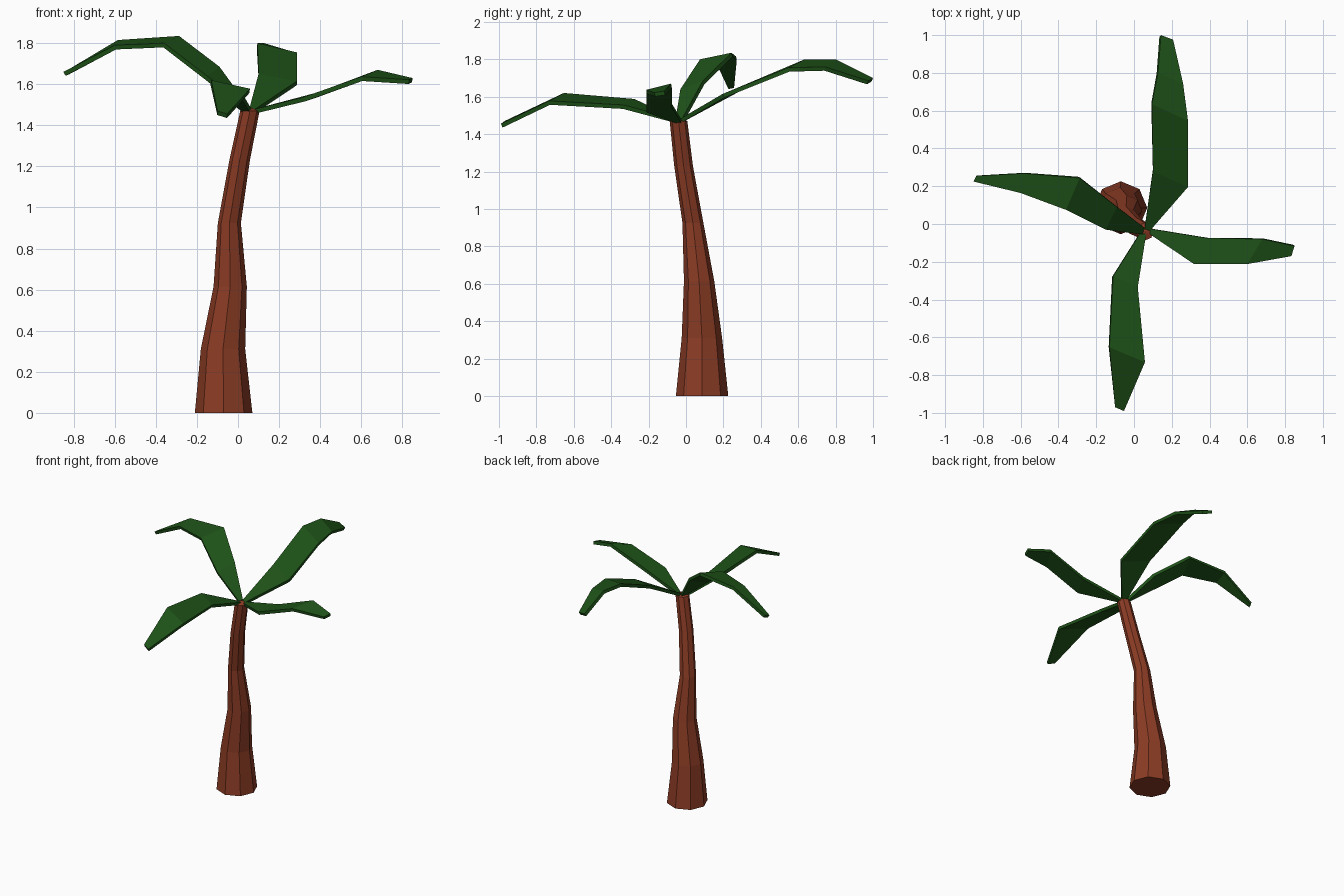
import bpy, math


def material(name, color):
    m = bpy.data.materials.new(name)
    m.diffuse_color = color
    return m


def mesh_object(name, verts, faces, mat):
    me = bpy.data.meshes.new(name)
    me.from_pydata(verts, [], faces)
    me.materials.append(mat)
    ob = bpy.data.objects.new(name, me)
    bpy.context.collection.objects.link(ob)
    return ob


bark = material("bark", (0.26, 0.045, 0.018, 1))
leaf = material("leaf", (0.013, 0.085, 0.009, 1))

# Leaning eight-sided trunk: rings of (x, y, z, radius), closed by a low cap
rings = [(-0.07, 0.086, 0, 0.14), (-0.073, 0.085, 0.31, 0.108),
         (-0.038, 0.07, 0.615, 0.081), (-0.042, 0.037, 0.925, 0.056),
         (0.008, -0.013, 1.23, 0.050), (0.058, -0.04, 1.47, 0.047)]
N = 8
verts = [(x + r * math.cos(i * math.tau / N), y + r * math.sin(i * math.tau / N), z)
         for x, y, z, r in rings for i in range(N)]
faces = [(k * N + i, k * N + (i + 1) % N, (k + 1) * N + (i + 1) % N, (k + 1) * N + i)
         for k in range(len(rings) - 1) for i in range(N)]
faces.append(tuple(reversed(range(N))))
verts.append((0.058, -0.04, 1.488))
top = (len(rings) - 1) * N
faces += [(top + i, top + (i + 1) % N, len(verts) - 1) for i in range(N)]
mesh_object("trunk", verts, faces, bark)


# Frond: strip between its left and right edges (seen from the root), thickened downwards
def frond(name, left, right):
    n = len(left)
    quads = [(i, n + i, n + i + 1, i + 1) for i in range(n - 1)]
    ob = mesh_object(name, left + right, quads, leaf)
    mod = ob.modifiers.new("thickness", 'SOLIDIFY')
    mod.thickness = 0.022
    mod.offset = -1


frond("frond_back",
      [(0.055, -0.035, 1.48), (0.10, 0.28, 1.65), (0.095, 0.635, 1.80),
       (0.127, 0.80, 1.80), (0.143, 1.0, 1.70)],
      [(0.085, -0.035, 1.48), (0.286, 0.196, 1.615), (0.286, 0.546, 1.755),
       (0.26, 0.743, 1.76), (0.207, 0.976, 1.685)])
frond("frond_right",
      [(0.085, -0.025, 1.48), (0.387, -0.074, 1.56), (0.68, -0.08, 1.67),
       (0.85, -0.117, 1.63)],
      [(0.085, -0.055, 1.48), (0.318, -0.212, 1.537), (0.60, -0.212, 1.637),
       (0.833, -0.17, 1.622)])
frond("frond_left",
      [(0.045, -0.055, 1.485), (-0.15, -0.03, 1.64), (-0.36, 0.075, 1.80),
       (-0.60, 0.164, 1.79), (-0.85, 0.225, 1.66)],
      [(0.055, -0.02, 1.485), (-0.09, 0.09, 1.685), (-0.287, 0.243, 1.835),
       (-0.585, 0.268, 1.815), (-0.835, 0.255, 1.666)])
frond("frond_front",
      [(0.065, -0.05, 1.48), (0.02, -0.334, 1.556), (0.058, -0.732, 1.578),
       (-0.053, -0.99, 1.455)],
      [(0.035, -0.045, 1.48), (-0.11, -0.276, 1.588), (-0.13, -0.653, 1.62),
       (-0.10, -0.97, 1.47)])
